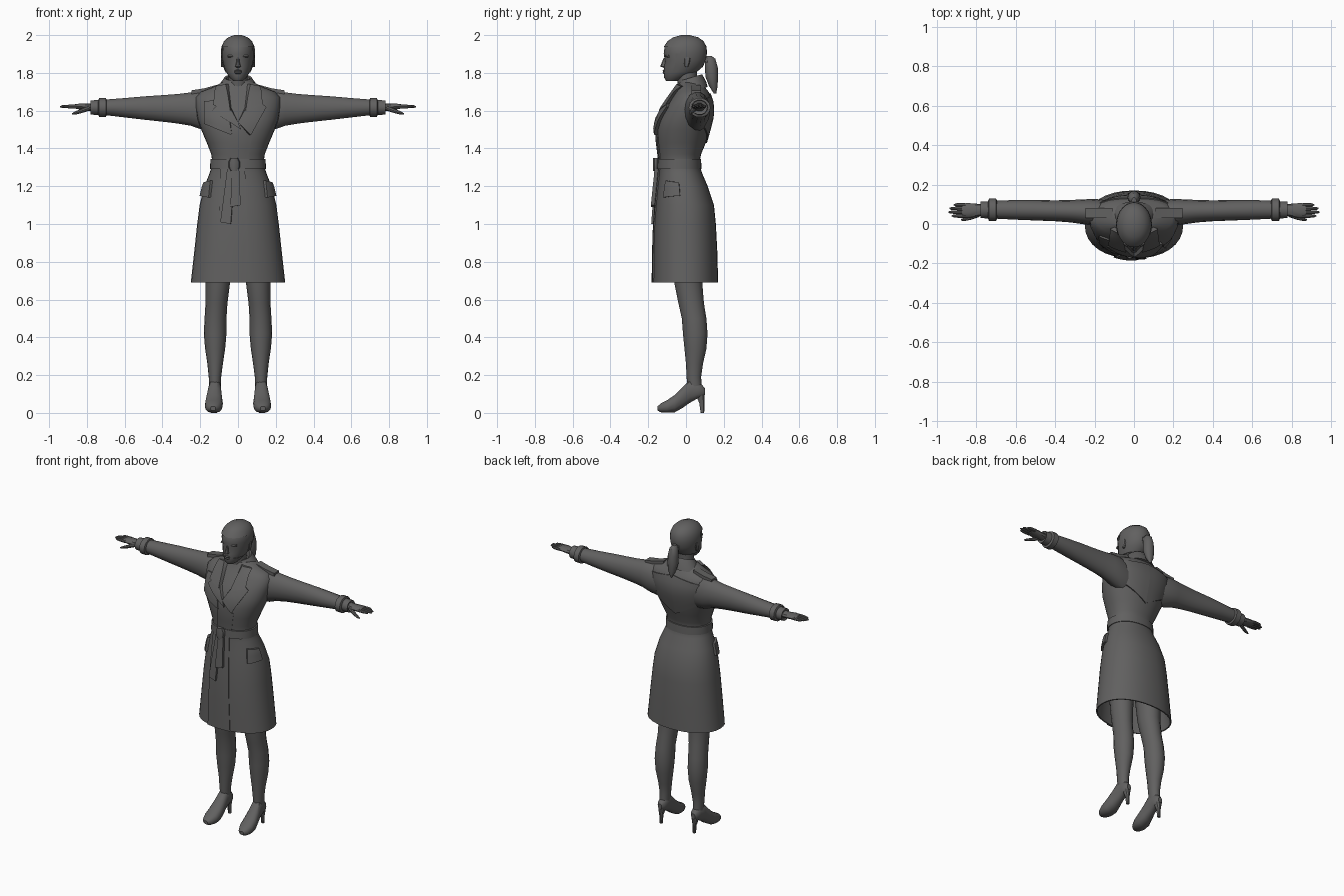
import bpy, bmesh, math
from mathutils import Vector

grey = bpy.data.materials.new("charcoal grey")
grey.diffuse_color = (0.12, 0.118, 0.117, 1)


def loft(name, rings, caps=True):
    """Skin a list of equally long closed rings."""
    bm = bmesh.new()
    rows = [[bm.verts.new(p) for p in r] for r in rings]
    n = len(rows[0])
    for a, b in zip(rows, rows[1:]):
        for i in range(n):
            j = (i + 1) % n
            bm.faces.new((a[i], a[j], b[j], b[i]))
    if caps:
        bm.faces.new(rows[0][::-1])
        bm.faces.new(rows[-1])
    bmesh.ops.recalc_face_normals(bm, faces=bm.faces)
    me = bpy.data.meshes.new(name)
    bm.to_mesh(me)
    bm.free()
    me.materials.append(grey)
    ob = bpy.data.objects.new(name, me)
    bpy.context.collection.objects.link(ob)
    return ob


def oval(ru, rv, n=16, e=2.0):
    pts = []
    for i in range(n):
        c, s = math.cos(math.tau * i / n), math.sin(math.tau * i / n)
        pts.append((ru * math.copysign(abs(c) ** (2 / e), c), rv * math.copysign(abs(s) ** (2 / e), s)))
    return pts


def ring_z(z, y0, y1, rx, cx=0, n=16, e=2.0, tilt=0):
    cy = (y0 + y1) / 2
    return [(cx + u, cy + v, z + tilt * v) for u, v in oval(rx, (y1 - y0) / 2, n, e)]


def ring_x(x, y0, y1, z0, z1, n=14):
    return [(x, (y0 + y1) / 2 + u, (z0 + z1) / 2 + v) for u, v in oval((y1 - y0) / 2, (z1 - z0) / 2, n)]


def ring_y(y, z0, z1, w, cx, n=14):
    return [(cx + u, y, (z0 + z1) / 2 + v) for u, v in oval(w, (z1 - z0) / 2, n, 2.4)]


def flip(rings, s):
    return [[(p[0] * s, p[1], p[2]) for p in r] for r in rings]


# coat body: height, front, back, half width
COAT = [(.69, -.175, .17, .25), (.85, -.173, .166, .232), (1.0, -.168, .158, .216),
        (1.1, -.16, .148, .203), (1.2, -.15, .115, .178), (1.27, -.142, .085, .15),
        (1.32, -.14, .07, .135), (1.37, -.145, .08, .142), (1.43, -.153, .105, .165),
        (1.5, -.156, .125, .195), (1.56, -.143, .14, .215), (1.62, -.113, .145, .225),
        (1.67, -.08, .135, .225), (1.7, -.06, .12, .195), (1.725, -.045, .1, .13),
        (1.75, -.035, .085, .085)]
E = 2.2
lining = [(1.0, -.155, .145, .2), (.69, -.167, .162, .242)]
loft("coat_body", [ring_z(z, a, b, r, n=32, e=E) for z, a, b, r in lining + COAT])


def on_coat(x, z, off, side=-1):
    """Point lifted off the coat front (side -1) or back (side 1)."""
    for a, b in zip(COAT, COAT[1:]):
        if z <= b[0]:
            break
    t = min(1, max(0, (z - a[0]) / (b[0] - a[0])))
    y0, y1, rx = (a[k] + (b[k] - a[k]) * t for k in (1, 2, 3))
    u = max(-.995, min(.995, x / rx))
    d = Vector((u * rx, side * (y1 - y0) / 2 * (1 - abs(u) ** E) ** (1 / E), 0))
    return d * (1 + off / d.length) + Vector((0, (y0 + y1) / 2, z))


def panel(name, quad, off=.01, side=-1, n=6):
    """Cloth panel over four (x, z) corners, following the coat."""
    a, b, c, d = (Vector(q) for q in quad)
    rings = []
    for i in range(n + 1):
        l, r = a.lerp(d, i / n), b.lerp(c, i / n)
        row = [l.lerp(r, j / n) for j in range(n + 1)]
        rings.append([on_coat(p.x, p.y, off, side) for p in row] +
                     [on_coat(p.x, p.y, -.006, side) for p in row[::-1]])
    return loft(name, rings)


# belt with knot and hanging ends
loft("belt", [ring_z(z, -.14 - g, .07 + g, .136 + g, n=32, e=E)
              for z, g in ((1.29, .002), (1.292, .012), (1.343, .01), (1.345, .002))])
loft("belt_knot", [ring_z(z, -.175, -.13, r, -.02, 10) for z, r in ((1.28, .02), (1.3, .03), (1.33, .03), (1.35, .02))])
panel("belt_end_long", [(-.085, 1.01), (-.035, 1.0), (-.015, 1.29), (-.05, 1.29)], .018)
panel("belt_end_short", [(-.035, 1.09), (.012, 1.1), (.005, 1.29), (-.025, 1.29)], .026)

# overlapping coat front, lapels, storm flaps and pockets
panel("skirt_overlap", [(-.1, .69), (.062, .69), (.035, 1.29), (-.09, 1.29)], .007)
panel("bodice_overlap", [(-.05, 1.345), (.05, 1.345), (.07, 1.46), (-.03, 1.55)], .007)
panel("storm_flap", [(-.17, 1.53), (-.03, 1.47), (-.06, 1.66), (-.17, 1.65)], .01)
panel("back_yoke_left", [(0, 1.43), (.17, 1.53), (.19, 1.66), (0, 1.69)], .006, 1)
panel("back_yoke_right", [(0, 1.43), (-.17, 1.53), (-.19, 1.66), (0, 1.69)], .006, 1)
panel("lapel_left", [(.06, 1.47), (.135, 1.62), (.065, 1.67), (.0, 1.54)], .02)
panel("lapel_right", [(.015, 1.5), (-.125, 1.6), (-.065, 1.67), (.0, 1.54)], .018)
for s, side in ((1, "left"), (-1, "right")):
    panel("collar_leaf_" + side, [(s * .035, 1.6), (s * .115, 1.63), (s * .1, 1.73), (s * .05, 1.74)], .024)
    panel("pocket_flap_" + side, [(s * .145, 1.14), (s * .197, 1.15), (s * .174, 1.22), (s * .135, 1.23)], .014)

# standing collar
loft("collar", [ring_z(z, a, b, r, n=24, tilt=.3) for z, a, b, r in
                ((1.7, -.06, .115, .125), (1.735, -.045, .105, .1), (1.775, -.035, .085, .072),
                 (1.772, -.025, .075, .062), (1.72, -.025, .07, .06))])

# neck and head
loft("neck", [ring_z(z, a, b, r) for z, a, b, r in
              ((1.68, -.04, .06, .06), (1.75, -.045, .055, .05), (1.83, -.06, .06, .05))])
HEAD = [(1.757, -.105, -.04, .025), (1.775, -.116, .0, .045), (1.8, -.118, .05, .06),
        (1.83, -.117, .085, .073), (1.865, -.112, .1, .081), (1.9, -.118, .106, .085),
        (1.935, -.114, .104, .082), (1.965, -.094, .088, .068), (1.985, -.064, .06, .046),
        (1.997, -.022, .015, .014)]
loft("head", [ring_z(z, a, b, r, n=20) for z, a, b, r in HEAD])
hair = loft("hair", [ring_z(z + .003, a - .004, b + .005, r + .006, n=28) for z, a, b, r in HEAD[2:]])
bm = bmesh.new()
bm.from_mesh(hair.data)
face_zone = [f for f in bm.faces if f.calc_center_median().y < -.03 - (1.93 - f.calc_center_median().z) * .4
             and f.calc_center_median().z < 1.935]
bmesh.ops.delete(bm, geom=face_zone, context='FACES')
bm.to_mesh(hair.data)
bm.free()
loft("nose", [ring_z(z, a, -.1, r, n=8) for z, a, r in
              ((1.827, -.118, .008), (1.835, -.137, .015), (1.85, -.13, .01), (1.88, -.118, .006))])
loft("lips", [ring_z(z, a, -.1, r, n=10) for z, a, r in
              ((1.793, -.117, .012), (1.8, -.125, .02), (1.806, -.121, .022), (1.812, -.125, .018), (1.818, -.117, .008))])
for s, side in ((1, "left"), (-1, "right")):
    loft("ear_" + side, [ring_z(z, a, b, .009, s * .082, 8) for z, a, b in
                         ((1.83, -.005, .01), (1.85, -.01, .018), (1.875, -.012, .025), (1.885, 0, .018))])
    loft("brow_" + side, [ring_z(z, a, -.08, .02, s * .036, 10) for z, a in
                          ((1.882, -.1), (1.888, -.114), (1.894, -.108))])

# ponytail with its tie
loft("hair_tie", [ring_z(z, .085, .135, .022, n=12, tilt=-.6) for z in (1.855, 1.88)])
loft("ponytail", [ring_z(z, a, b, r, n=12) for z, a, b, r in
                  ((1.89, .105, .135, .012), (1.875, .1, .155, .024), (1.83, .1, .168, .032), (1.78, .103, .17, .034),
                   (1.73, .122, .167, .026), (1.69, .148, .16, .006))])

for s, side in ((1, "left"), (-1, "right")):
    # sleeve, cuff and shoulder strap
    loft("sleeve_" + side, flip([ring_x(*r) for r in (
        (.14, .0, .12, 1.49, 1.69), (.2, -.01, .128, 1.5, 1.703), (.25, -.002, .125, 1.518, 1.699),
        (.32, .008, .122, 1.53, 1.69), (.4, .014, .12, 1.54, 1.684), (.5, .018, .122, 1.551, 1.677),
        (.6, .022, .122, 1.563, 1.668), (.7, .027, .118, 1.575, 1.66), (.78, .03, .113, 1.578, 1.655),
        (.775, .04, .104, 1.588, 1.645))], s))
    loft("cuff_strap_" + side, flip([ring_x(x, .026 - g, .118 + g, 1.576 - g, 1.656 + g) for x, g in
                                    ((.695, 0), (.7, .012), (.735, .012), (.74, 0))], s))
    loft("shoulder_strap_" + side, flip([[(x, .03, z - .02), (x, .08, z - .02), (x, .08, z), (x, .03, z)]
                                        for x, z in ((.11, 1.737), (.18, 1.718), (.245, 1.708))], s))
    # hand with fingers and thumb
    loft("palm_" + side, flip([ring_x(*r, 10) for r in (
        (.76, .045, .1, 1.595, 1.642), (.8, .037, .103, 1.6, 1.638), (.84, .03, .106, 1.606, 1.638),
        (.872, .034, .104, 1.612, 1.633))], s))
    for k, (y, tip) in enumerate(((.041, .925), (.06, .942), (.079, .937), (.097, .915))):
        loft(f"finger_{k + 1}_{side}", flip([ring_x(x, y - w, y + w, z - w, z + w, 8) for x, z, w in
                                            ((.855, 1.622, .01), (.895, 1.622, .0095), (tip - .01, 1.622, .007),
                                             (tip, 1.621, .003))], s))
    loft("thumb_" + side, flip([ring_x(x, y - w, y + w, z - w, z + w, 8) for x, y, z, w in
                               ((.785, .05, 1.615, .014), (.825, .034, 1.6, .012), (.86, .024, 1.588, .009),
                                (.878, .021, 1.583, .004))], s))
    # leg, shoe and heel
    loft("leg_" + side, flip([ring_z(z, a, b, r, c) for z, a, b, r, c in (
        (1.0, -.09, .09, .085, .1), (.69, -.062, .086, .065, .107), (.58, -.04, .095, .058, .114),
        (.5, -.022, .108, .058, .119), (.42, -.016, .114, .06, .121), (.34, -.008, .108, .053, .121),
        (.26, .0, .09, .041, .121), (.19, .003, .08, .033, .122), (.12, .01, .085, .03, .122))], s))
    loft("shoe_" + side, flip([ring_y(*r) for r in (
        (-.15, .012, .035, .014, .132), (-.135, .003, .05, .032, .131), (-.1, 0, .068, .046, .129),
        (-.06, .002, .095, .047, .127), (-.02, .024, .135, .041, .125), (.02, .052, .178, .034, .123),
        (.06, .075, .165, .032, .122), (.085, .082, .15, .026, .122), (.1, .095, .13, .014, .122))], s))
    loft("heel_" + side, flip([ring_z(z, a, b, r, .122, 10) for z, a, b, r in
                              ((0, .077, .097, .01), (.05, .07, .098, .012), (.1, .05, .1, .024))], s))

bpy.ops.object.select_all(action='SELECT')
bpy.context.view_layer.objects.active = bpy.data.objects["coat_body"]
bpy.ops.object.shade_smooth_by_angle(angle=math.radians(35))
